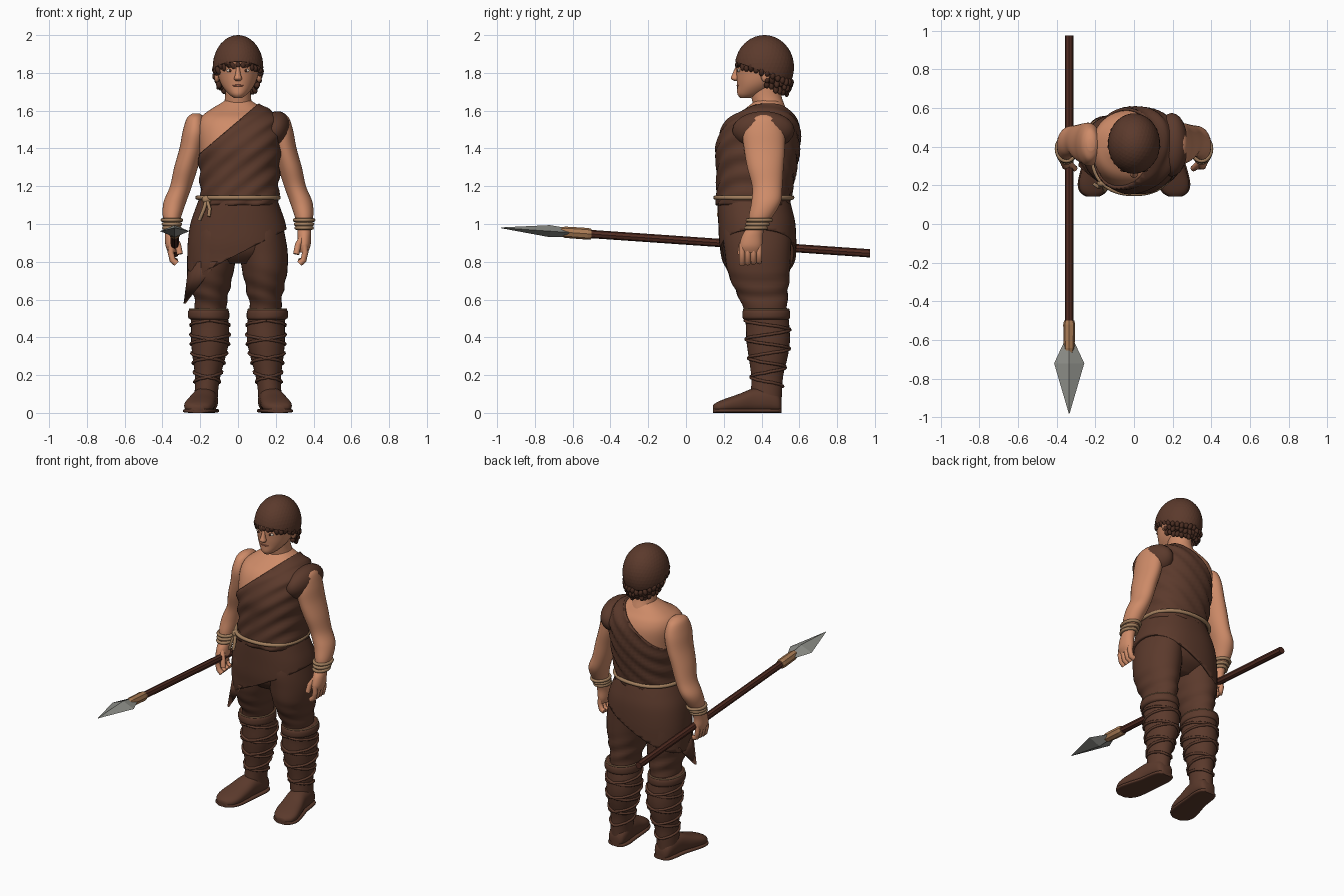
import bpy, bmesh, math, random
from mathutils import Vector, Matrix

random.seed(4)
old = bpy.data.objects.get("Cube")
if old:
    bpy.data.objects.remove(old, do_unlink=True)


def material(name, *rgb):
    m = bpy.data.materials.new(name)
    m.use_nodes = True
    m.diffuse_color = (*rgb, 1)
    m.node_tree.nodes["Principled BSDF"].inputs["Base Color"].default_value = (*rgb, 1)
    return m


skin = material("skin", .62, .26, .14)
cloth = material("brown cloth", .105, .042, .025)
hair_mat = material("dark hair", .065, .025, .015)
rope = material("rope", .36, .21, .11)
binding = material("spear binding", .40, .20, .09)
steel = material("steel", .27, .275, .25)
wood = material("red wood", .08, .024, .015)
white = material("eye white", .6, .5, .42)
lips = material("lips", .40, .13, .08)


def finish(name, bm, mat, smooth=True, thick=0):
    bmesh.ops.recalc_face_normals(bm, faces=bm.faces[:])
    me = bpy.data.meshes.new(name)
    bm.to_mesh(me)
    bm.free()
    me.materials.append(mat)
    for p in me.polygons:
        p.use_smooth = smooth
    if smooth:
        me.set_sharp_from_angle(angle=math.radians(50))
    ob = bpy.data.objects.new(name, me)
    bpy.context.collection.objects.link(ob)
    if thick:
        mod = ob.modifiers.new("thickness", "SOLIDIFY")
        mod.thickness = thick
    return ob


def spline(rings, steps):
    """Catmull-Rom interpolation of (x, y, z, ra, rb) rings."""
    v = [Vector(r) for r in rings]
    v = [v[0]] + v + [v[-1]]
    out = []
    for i in range(1, len(v) - 2):
        a, b, c, d = v[i - 1:i + 3]
        for k in range(steps):
            t = k / steps
            out.append((b * 2 + (c - a) * t + (a * 2 - b * 5 + c * 4 - d) * t * t
                        + (b * 3 - a - c * 3 + d) * t ** 3) / 2)
    return out + [v[-1]]


def ring_point(r, angle, power=2, axis="z", grow=0):
    c, s = math.cos(angle), math.sin(angle)
    a = math.copysign(abs(c) ** (2 / power), c) * max(r[3] + grow, .002)
    b = math.copysign(abs(s) ** (2 / power), s) * max(r[4] + grow, .002)
    return Vector(r[:3]) + Vector((a, b, 0) if axis == "z" else (a, 0, b))


def loft(name, rings, mat, n=32, power=2, axis="z", steps=5, caps=True,
         grow=0, fold=None, cut=None, smooth=True, thick=0):
    bm = bmesh.new()
    loops = []
    for r in spline(rings, steps):
        loop = []
        for i in range(n):
            a = math.tau * i / n
            p = ring_point(r, a, power, axis, grow)
            if fold:
                p = ring_point(r, a, power, axis, grow + fold(p))
            loop.append(bm.verts.new(p))
        loops.append(loop)
    for lo, hi in zip(loops, loops[1:]):
        for i in range(n):
            j = (i + 1) % n
            bm.faces.new((lo[i], lo[j], hi[j], hi[i]))
    if caps:
        bm.faces.new(loops[0])
        bm.faces.new(loops[-1])
    if cut:
        slice_off(bm, *cut)
    return finish(name, bm, mat, smooth, thick)


def slice_off(bm, co, no):
    bmesh.ops.bisect_plane(bm, geom=bm.verts[:] + bm.edges[:] + bm.faces[:],
                           plane_co=co, plane_no=no, clear_outer=True)


def blob(bm, loc, size, tilt=0, detail=3):
    mat = (Matrix.Translation(loc) @ Matrix.Rotation(tilt, 4, "Y")
           @ Matrix.Diagonal((*size, 1)))
    bmesh.ops.create_icosphere(bm, subdivisions=detail, radius=1, matrix=mat)


def ball(name, loc, size, mat, tilt=0):
    bm = bmesh.new()
    blob(bm, loc, size, tilt)
    return finish(name, bm, mat)


def tube(name, pts, radius, mat, closed=False):
    cu = bpy.data.curves.new(name, "CURVE")
    cu.dimensions = "3D"
    cu.bevel_depth, cu.bevel_resolution, cu.use_fill_caps = radius, 2, True
    sp = cu.splines.new("POLY")
    sp.points.add(len(pts) - 1)
    for q, p in zip(sp.points, pts):
        q.co = (*p, 1)
    sp.use_cyclic_u = closed
    sp.use_smooth = True
    cu.materials.append(mat)
    ob = bpy.data.objects.new(name, cu)
    bpy.context.collection.objects.link(ob)


def ring_at(rings, z):
    return min(spline(rings, 30), key=lambda r: abs(r[2] - z))


def hoop(name, rings, z, radius, mat, grow=0, power=2, n=40):
    r = ring_at(rings, z)
    tube(name, [ring_point(r, math.tau * i / n, power, grow=grow) for i in range(n)],
         radius, mat, True)


def flip(rings, s):
    return [(s * r[0], *r[1:]) for r in rings]


# Torso, neck and draped one-shoulder tunic
torso = [(0, .355, 1.10, .195, .18), (0, .365, 1.2, .195, .188), (0, .375, 1.3, .2, .198),
         (0, .38, 1.4, .207, .208), (0, .395, 1.5, .215, .194), (0, .405, 1.56, .2, .165),
         (0, .42, 1.6, .155, .12), (0, .43, 1.64, .09, .08), (0, .43, 1.66, .06, .06)]
loft("torso", torso, skin, 48, 2.3)
loft("neck", [(0, .45, 1.54, .1, .1), (0, .44, 1.62, .078, .085), (0, .425, 1.68, .068, .08),
              (0, .42, 1.75, .068, .08)], skin)


def drape(p):
    return .006 * math.sin(62 * (p.z - .8 * p.x) + 9 * p.y)


loft("tunic", [(.008, *r[1:]) for r in torso], cloth, 64, 2.3, caps=False, grow=.014, fold=drape,
     cut=((0, 0, 1.545), (-.85, 0, 1)), thick=.014)
ball("tunic_shoulder", (.195, .41, 1.495), (.082, .165, .105), cloth, .35)

# Hips, diagonal overskirt with a hanging corner
loft("hips", [(0, .37, .79, .10, .1), (0, .378, .86, .22, .17), (0, .375, 1.0, .235, .19),
              (0, .36, 1.13, .19, .175)], cloth, 40, 2.3)
skirt = [(0, .355, 1.15, .195, .183), (0, .365, 1.08, .222, .193), (0, .375, 1.0, .248, .2),
         (0, .38, .9, .262, .2), (0, .385, .8, .265, .192), (0, .385, .66, .265, .185)]
loft("overskirt", skirt, cloth, 64, 2.3, caps=False, grow=.004,
     cut=((0, 0, .84), (.51, 0, -1)), thick=.014)
bm = bmesh.new()
tip = bm.verts.new((-.288, .3, .58))
edge = [bm.verts.new(p) for p in ((-.11, .197, .80), (-.21, .235, .80), (-.262, .34, .78), (-.262, .45, .74))]
for a, b in zip(edge, edge[1:]):
    bm.faces.new((a, b, tip))
finish("skirt_corner", bm, cloth, thick=.012)

# Rope belt with knot and loose ends
hoop("belt", torso, 1.14, .012, rope, .02, 2.3, 64)
ball("belt_knot", (-.165, .212, 1.13), (.026, .02, .022), rope)
tube("belt_end_long", [(-.165, .21, 1.13), (-.18, .19, 1.08), (-.205, .205, 1.02)], .01, rope)
tube("belt_end_short", [(-.165, .21, 1.13), (-.15, .178, 1.08), (-.155, .172, 1.04)], .01, rope)

# Limbs, built for both sides
arm = [(.222, .41, 1.585, .02, .03), (.226, .41, 1.56, .045, .08), (.23, .41, 1.49, .063, .11),
       (.246, .415, 1.4, .064, .108), (.275, .42, 1.3, .063, .096), (.302, .43, 1.2, .058, .08),
       (.333, .425, 1.12, .06, .078), (.348, .40, 1.05, .051, .066), (.35, .375, .99, .037, .048),
       (.351, .352, .94, .036, .054), (.35, .343, .885, .034, .06), (.347, .343, .85, .022, .05)]
leg = [(.115, .37, 1.05, .11, .16), (.125, .375, .95, .122, .18), (.135, .38, .85, .128, .175),
       (.142, .385, .75, .119, .165), (.143, .40, .65, .098, .14), (.145, .415, .58, .085, .12),
       (.148, .425, .5, .085, .11)]
boot = [(.155, .425, .53, .097, .115), (.148, .432, .46, .1, .115), (.148, .435, .38, .1, .115),
        (.153, .435, .3, .088, .104), (.16, .43, .2, .068, .085), (.167, .427, .12, .062, .082),
        (.17, .425, .05, .062, .08)]
cuff = [(.152, .425, .495, .1, .118), (.155, .425, .505, .109, .126), (.156, .425, .535, .109, .126),
        (.155, .425, .55, .1, .118)]
foot = [(.165, .506, .035, .03, .03), (.167, .49, .05, .052, .05), (.17, .44, .065, .064, .065),
        (.18, .36, .065, .066, .065), (.195, .28, .05, .075, .05), (.207, .21, .038, .078, .038),
        (.212, .165, .029, .062, .028), (.213, .142, .022, .03, .018)]
sole = [(r[0], r[1], .011, r[3] + .006, .011) for r in foot]


def wrinkle(p):
    return .005 * math.sin(70 * p.z + 25 * p.x) * max(0, 1 - abs(p.z - .64) / .14)


for s, side in ((1, "left"), (-1, "right")):
    loft(side + "_arm", flip(arm, s), skin)
    for i in range(4):
        y = .297 + .03 * i
        tube(f"{side}_finger_{i + 1}", [(s * .352, y, .89), (s * .356, y, .85),
             (s * .347, y, .81), (s * .325, y, .79 + .004 * i)], .0165, skin)
    tube(side + "_thumb", [(s * .34, .32, .93), (s * .318, .295, .89), (s * .308, .288, .84)], .0165, skin)
    for i in range(3):
        hoop(f"{side}_wristband_{i + 1}", flip(arm, s), .98 + .02 * i, .01, rope, .006)
    loft(side + "_leg", flip(leg, s), cloth, fold=wrinkle)
    loft(side + "_boot", flip(boot, s), cloth)
    loft(side + "_boot_cuff", flip(cuff, s), cloth, steps=3)
    hoop(side + "_boot_tie", flip(cuff, s), .548, .004, rope)
    loft(side + "_foot", flip(foot, s), cloth, power=2.4, axis="y")
    loft(side + "_sole", flip(sole, s), cloth, power=4, axis="y")
    # Crossed boot lacing
    for turn in (1, -1):
        path = [ring_point(ring_at(flip(boot, s), .14 + .35 * i / 90),
                           turn * (math.tau * 3.5 * i / 90) + math.pi / 2, grow=.003) for i in range(91)]
        tube(f"{side}_lacing_{'a' if turn > 0 else 'b'}", path, .008, cloth)

# Head and face
head = [(0, .315, 1.668, .022, .028), (0, .342, 1.688, .05, .07), (0, .375, 1.73, .084, .104),
        (0, .40, 1.78, .104, .133), (0, .41, 1.85, .114, .143), (0, .42, 1.93, .1, .12),
        (0, .42, 1.98, .04, .05)]
loft("head", head, skin)
loft("nose", [(0, .275, 1.835, .009, .012), (0, .266, 1.795, .014, .02), (0, .26, 1.77, .021, .022),
              (0, .268, 1.757, .012, .012)], skin, 16)
ball("mouth", (0, .276, 1.733), (.03, .008, .006), lips)
for s, side in ((1, "left"), (-1, "right")):
    ball(side + "_eye", (s * .043, .281, 1.812), (.019, .008, .009), white)
    ball(side + "_iris", (s * .042, .276, 1.812), (.008, .005, .008), hair_mat)
    ball(side + "_eyebrow", (s * .045, .278, 1.836), (.028, .009, .006), hair_mat, -s * .3)
    ball(side + "_ear", (s * .112, .42, 1.785), (.014, .024, .034), skin)

# Faceted cap and the curls below its rim
bm = bmesh.new()
blob(bm, (0, .415, 1.83), (.134, .157, .17), detail=4)
slice_off(bm, (0, .415, 1.805), (0, -.355, -1))
finish("cap", bm, cloth, False, .012)
bm = bmesh.new()
blob(bm, (0, .455, 1.785), (.104, .092, .08))
for i in range(30):
    a = math.tau * i / 30
    for row in range(1 if math.cos(a) > -.1 else 3):
        shrink = .93 - .07 * row
        x, y = .13 * shrink * math.sin(a), .415 - .152 * shrink * math.cos(a)
        z = 1.798 - .355 * (y - .415) - .028 * row + random.uniform(-.01, .006)
        blob(bm, (x, y, z), (.015, .015, random.uniform(.018, .026)), random.uniform(-.6, .6), 2)
finish("hair", bm, hair_mat)


# Spear held in the right hand
def spear(y, width, height):
    return (-.335, y, .845 + (.97 - y) * .0692, width, height)


loft("spear_shaft", [spear(.975, .022, .022), spear(-.62, .022, .022)], wood, 8, axis="y", steps=1, smooth=False)
loft("spear_binding", [spear(-.5, .027, .027), spear(-.52, .031, .031), spear(-.64, .028, .03),
                       spear(-.67, .02, .02)], binding, 8, axis="y", steps=1, smooth=False)
loft("spear_head", [spear(-.6, .022, .02), spear(-.72, .078, .032), spear(-.98, .002, .002)],
     steel, 4, axis="y", steps=1, smooth=False)
